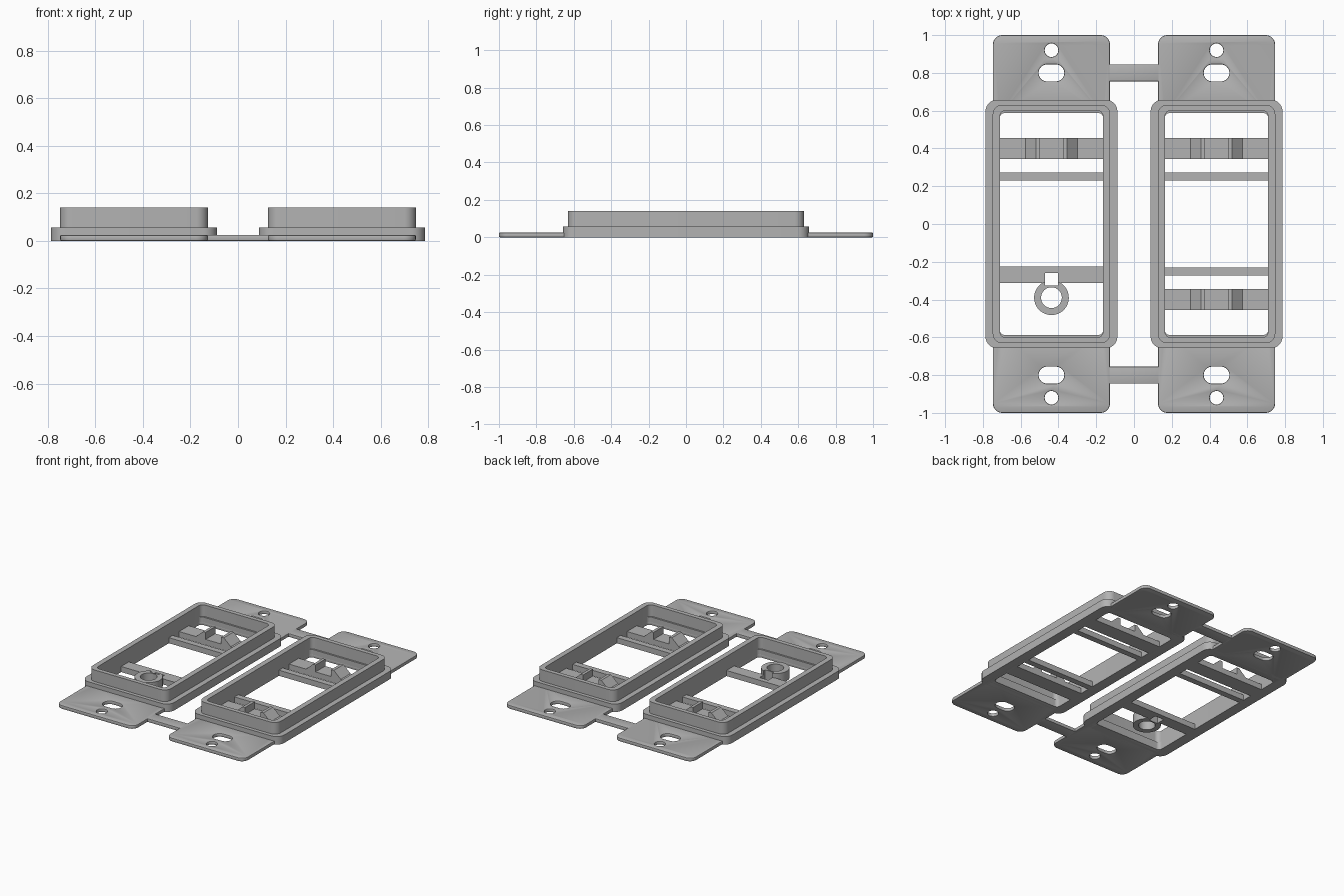
import bpy, bmesh
from math import pi, cos, sin, asin, radians

old = bpy.data.objects.get("Cube")
if old:
    bpy.data.objects.remove(old, do_unlink=True)

grey = bpy.data.materials.new("plain grey plastic")
grey.use_nodes = True
colour = (0.45, 0.45, 0.45, 1)
grey.diffuse_color = colour
grey.node_tree.nodes["Principled BSDF"].inputs["Base Color"].default_value = colour


def arc(cx, cy, r, start, end, n):
    return [(cx + r * cos(start + (end - start) * i / n),
             cy + r * sin(start + (end - start) * i / n)) for i in range(n + 1)]


def circle(cx, cy, r):
    return arc(cx, cy, r, 0, 2 * pi, 32)[:-1]


def rounded(cx, cy, w, h, r, n=8):
    """Outline of a rounded rectangle."""
    pts = []
    for i, (sx, sy) in enumerate([(1, 1), (-1, 1), (-1, -1), (1, -1)]):
        pts += arc(cx + sx * (w / 2 - r), cy + sy * (h / 2 - r), r,
                   i * pi / 2, (i + 1) * pi / 2, n)
    return pts


def rect(x0, x1, y0, y1):
    return [(x0, y0), (x1, y0), (x1, y1), (x0, y1)]


def finish(name, mesh):
    obj = bpy.data.objects.new(name, mesh)
    bpy.context.collection.objects.link(obj)
    bm = bmesh.new()
    bm.from_mesh(mesh)
    bmesh.ops.remove_doubles(bm, verts=bm.verts, dist=0.0001)
    bmesh.ops.recalc_face_normals(bm, faces=bm.faces)
    bm.to_mesh(mesh)
    bm.free()
    mesh.materials.clear()
    mesh.materials.append(grey)
    bpy.ops.object.select_all(action='DESELECT')
    obj.select_set(True)
    bpy.context.view_layer.objects.active = obj
    bpy.ops.object.shade_smooth_by_angle(angle=radians(30))
    return obj


def slab(name, outlines, z0, z1, bevel=0.0):
    """Extrude an outline, with any further outlines as holes."""
    curve = bpy.data.curves.new(name, 'CURVE')
    curve.dimensions = '2D'
    curve.fill_mode = 'BOTH'
    curve.extrude = (z1 - z0) / 2 - bevel
    curve.bevel_depth = bevel
    curve.bevel_resolution = 1
    curve.offset = -bevel
    for pts in outlines:
        spline = curve.splines.new('POLY')
        spline.points.add(len(pts) - 1)
        for p, (x, y) in zip(spline.points, pts):
            p.co = (x, y, 0, 1)
        spline.use_cyclic_u = True
    tmp = bpy.data.objects.new("tmp", curve)
    bpy.context.collection.objects.link(tmp)
    graph = bpy.context.evaluated_depsgraph_get()
    mesh = bpy.data.meshes.new_from_object(tmp.evaluated_get(graph))
    bpy.data.objects.remove(tmp, do_unlink=True)
    for v in mesh.vertices:
        v.co.z += (z0 + z1) / 2
    return finish(name, mesh)


def prism_y(name, profile, y0, y1):
    """Extrude an x-z profile along y."""
    bm = bmesh.new()
    face = bm.faces.new([bm.verts.new((x, y0, z)) for x, z in profile])
    ext = bmesh.ops.extrude_face_region(bm, geom=[face])["geom"]
    bmesh.ops.translate(bm, vec=(0, y1 - y0, 0),
                        verts=[g for g in ext if isinstance(g, bmesh.types.BMVert)])
    mesh = bpy.data.meshes.new(name)
    bm.to_mesh(mesh)
    bm.free()
    return finish(name, mesh)


MODULE_X = 0.437
HALF = 0.273          # half width of the window
BAR_Z = 0.04


def jack_clip(side, cx, ysign):
    """Wide crossbar with two ramped teeth, and a thin bar beside it."""
    right = [(HALF, BAR_Z), (0.138, BAR_Z), (0.083, 0.09), (0.062, 0.09), (0.062, BAR_Z)]
    profile = [(-HALF, 0), (HALF, 0)] + right + [(-x, z) for x, z in reversed(right)]
    ya, yb = sorted((ysign * 0.345, ysign * 0.455))
    prism_y(side + "_toothed_bar", [(cx + x, z) for x, z in profile], ya, yb)
    ya, yb = sorted((ysign * 0.23, ysign * 0.273))
    slab(side + "_thin_bar", [rect(cx - HALF, cx + HALF, ya, yb)], 0, BAR_Z)


for side, cx in (("right", -MODULE_X), ("left", MODULE_X)):
    window = rounded(cx, 0, 2 * HALF, 1.175, 0.025)
    # Mounting plate with screw holes and slots
    holes = [window]
    for s in (1, -1):
        holes += [circle(cx, s * 0.92, 0.036),
                  rounded(cx, s * 0.80, 0.136, 0.09, 0.0449)]
    slab(side + "_mounting_plate",
         [rounded(cx, 0, 0.62, 2.0, 0.05)] + holes, 0, 0.025, 0.005)
    # Wide flange and raised frame
    slab(side + "_flange", [rounded(cx, 0, 0.698, 1.314, 0.06), window], 0, 0.057)
    slab(side + "_raised_frame",
         [rounded(cx, 0, 0.622, 1.262, 0.05),
          rounded(cx, 0, 2 * HALF, 1.20, 0.03)], 0.05, 0.14)
    jack_clip(side + "_upper", cx, 1)

jack_clip("left_lower", MODULE_X, -1)

# Notched bar and round boss
cx, by, notch = -MODULE_X, -0.39, 0.035
slab("notched_bar", [[(cx - HALF, -0.312), (cx - notch, -0.312), (cx - notch, -0.26),
                      (cx + notch, -0.26), (cx + notch, -0.312), (cx + HALF, -0.312),
                      (cx + HALF, -0.225), (cx - HALF, -0.225)]], 0, BAR_Z)
gap = asin(notch / 0.092)
ring = arc(cx, by, 0.092, pi / 2 + gap, 5 * pi / 2 - gap, 32)
ring += [(cx + notch, by + 0.065), (cx - notch, by + 0.065)]
slab("round_boss", [ring, circle(cx, by, 0.055)], 0, 0.07)

# Links between the two plates
for name, s in (("back_link", 1), ("front_link", -1)):
    ya, yb = sorted((s * 0.755, s * 0.845))
    slab(name, [rect(-0.132, 0.132, ya, yb)], 0, 0.025, 0.004)
